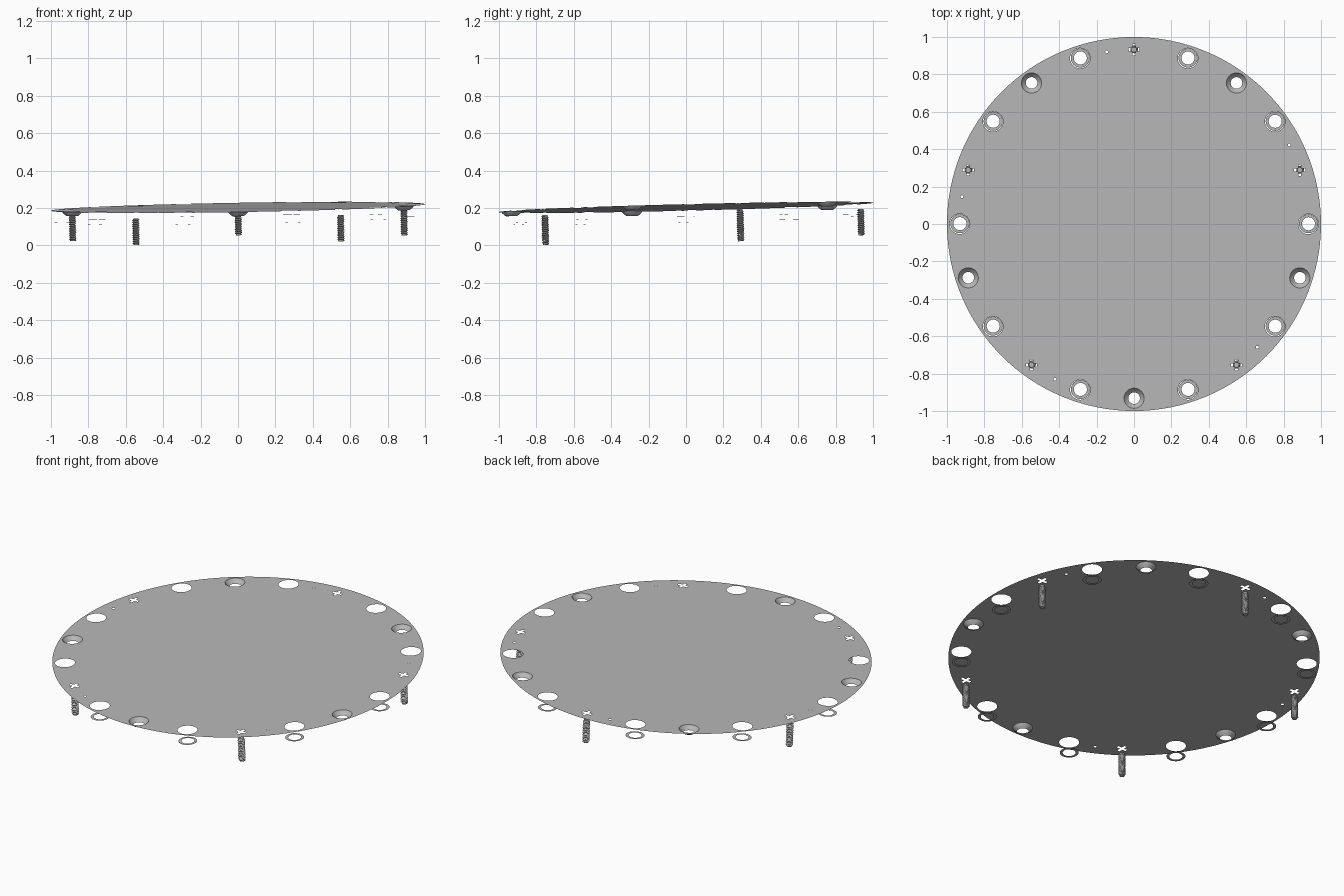
import bpy, bmesh
from math import cos, sin, pi, radians
from mathutils import Matrix, Vector

cube = bpy.data.objects.get("Cube")
if cube:
    bpy.data.objects.remove(cube)


def material(name, value):
    m = bpy.data.materials.new(name)
    m.use_nodes = True
    colour = (value, value, value, 1)
    m.diffuse_color = colour
    m.node_tree.nodes["Principled BSDF"].inputs["Base Color"].default_value = colour
    return m


GREY = material("plain grey", 0.48)

# The whole assembly leans slightly up towards the back left
NORMAL = Vector((-0.0175, -0.025, 1)).normalized()
LEAN = (Matrix.Translation((0, 0, 0.203))
        @ Vector((0, 0, 1)).rotation_difference(NORMAL).to_matrix().to_4x4())
BOLT_RADIUS = 0.932
HOLE, HEAD = 0.054, 0.042


def polar(degrees, r=BOLT_RADIUS):
    a = radians(degrees)
    return Vector((r * cos(a), r * sin(a), 0))


def circle(r, centre=Vector(), n=32):
    return [centre + polar(360 * i / n, r) for i in range(n)]


def cross(length, half):
    """Outline of a four-armed slot."""
    points = []
    for i in range(4):
        turn = Matrix.Rotation(i * pi / 2, 3, 'Z')
        points += [turn @ Vector(p) for p in
                   ((length, -half, 0), (length, half, 0), (half, half, 0))]
    return points


def place(name, bm, at):
    mesh = bpy.data.meshes.new(name)
    bm.to_mesh(mesh)
    bm.free()
    mesh.materials.append(GREY)
    obj = bpy.data.objects.new(name, mesh)
    bpy.context.collection.objects.link(obj)
    obj.matrix_world = LEAN @ Matrix.Translation(at)
    return obj


def sheet(name, loops, at=Vector()):
    """Flat sheet: the first loop is the outline, the rest are holes."""
    bm = bmesh.new()
    edges = []
    for loop in loops:
        verts = [bm.verts.new(p) for p in loop]
        edges += [bm.edges.new((verts[i - 1], v)) for i, v in enumerate(verts)]
    bmesh.ops.triangle_fill(bm, use_beauty=True, use_dissolve=False,
                            edges=edges, normal=(0, 0, 1))
    for f in bm.faces:
        if f.normal.z < 0:
            f.normal_flip()
    return place(name, bm, at)


def revolve(name, profile, at, rise=0, turns=1, steps=32, smooth=True):
    """Turn an (r, z) profile about the upright axis, climbing if rise is set."""
    bm = bmesh.new()
    verts = [bm.verts.new((r, 0, z)) for r, z in profile]
    for a, b in zip(verts, verts[1:]):
        bm.edges.new((a, b))
    obj = place(name, bm, at)
    mod = obj.modifiers.new("revolve", 'SCREW')
    mod.axis = 'Z'
    mod.steps = mod.render_steps = steps
    mod.screw_offset = rise
    mod.iterations = turns
    mod.use_merge_vertices = True
    mod.use_smooth_shade = smooth
    mod.use_normal_calculate = True
    return obj


plate_loops = [circle(1.0, n=128)]

# Five screws, each with a slotted flush head, a threaded shank and a pin hole
PITCH = 0.01
for i in range(5):
    angle = 18 + 72 * i
    at = polar(angle)
    plate_loops += [circle(HEAD, at), circle(0.008, polar(angle + 9), 12)]
    sheet(f"screw_head_{i}", [circle(HEAD), cross(0.03, 0.008)], at)
    low = at - Vector((0, 0, 0.172))
    revolve(f"screw_thread_{i}",
            [(0.014, 0), (0.02, PITCH / 2), (0.014, PITCH)],
            low, rise=PITCH, turns=13, steps=16, smooth=False)
    bm = bmesh.new()
    bmesh.ops.create_cone(bm, cap_ends=True, segments=16,
                          radius1=0.014, radius2=0.014, depth=0.14)
    place(f"screw_core_{i}", bm, low + Vector((0, 0, 0.07)))

# Five countersunk cups opposite the screws
for i in range(5):
    at = polar(54 + 72 * i)
    plate_loops.append(circle(HOLE, at))
    revolve(f"countersunk_cup_{i}",
            [(HOLE, 0), (0.049, -0.008), (0.031, -0.023)], at)

# Ten open holes with a loose washer hanging under each
for i in range(10):
    at = polar(36 * i)
    plate_loops.append(circle(HOLE, at))
    sheet(f"washer_{i}", [circle(0.051), circle(0.035)],
          at - Vector((0, 0, 0.065)))

# Round cover plate
sheet("cover_plate", plate_loops)
